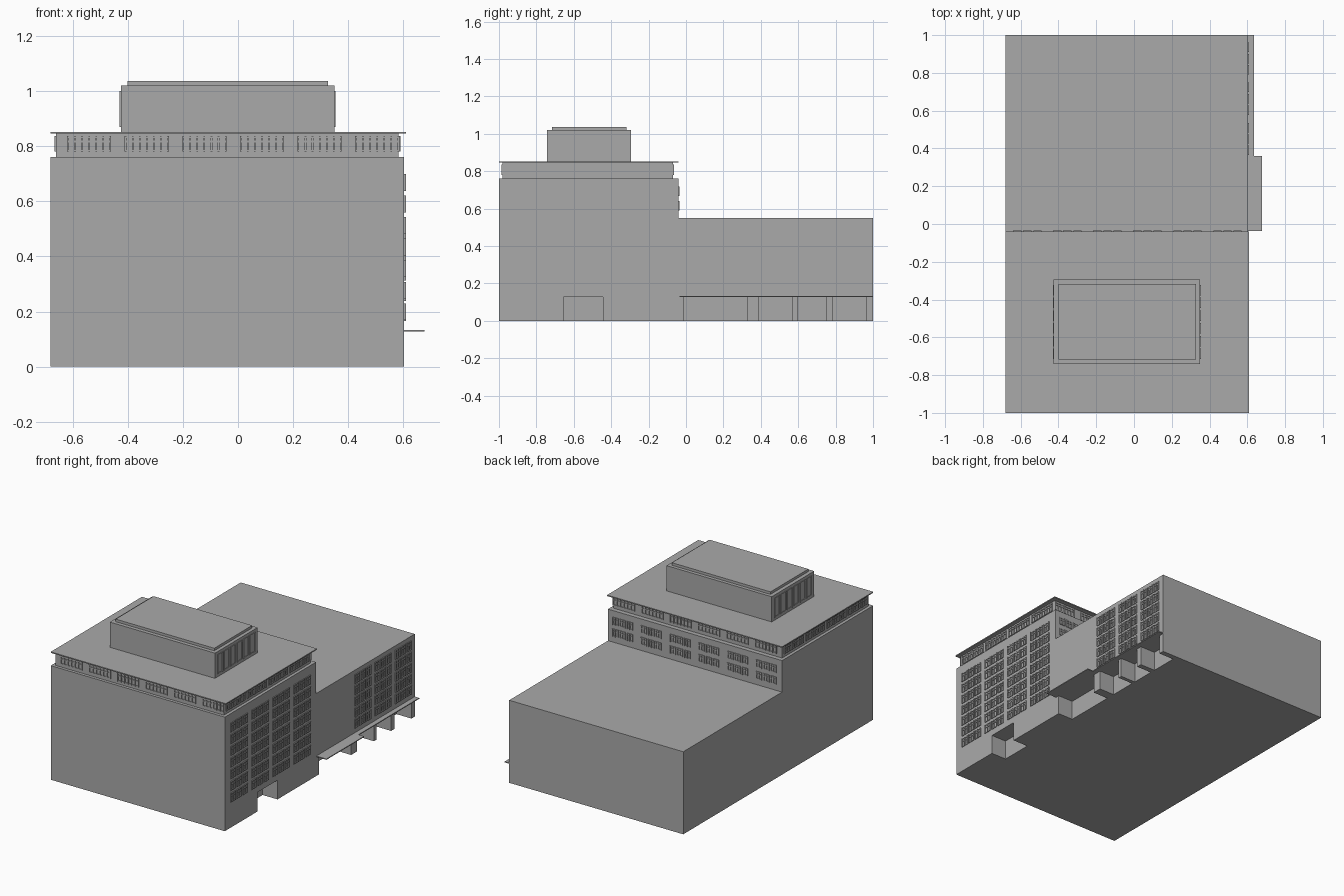
import bpy
import bmesh

if "Cube" in bpy.data.objects:
    bpy.data.objects.remove(bpy.data.objects["Cube"], do_unlink=True)

# One colour for the whole building
GREY = (0.4, 0.4, 0.4, 1.0)
stone = bpy.data.materials.new("stone_grey")
stone.use_nodes = True
stone.diffuse_color = GREY
shader = next(n for n in stone.node_tree.nodes if n.type == 'BSDF_PRINCIPLED')
shader.inputs["Base Color"].default_value = GREY


def finish(name, bm):
    """Turn a bmesh into a named object."""
    bmesh.ops.recalc_face_normals(bm, faces=bm.faces)
    mesh = bpy.data.meshes.new(name)
    bm.to_mesh(mesh)
    bm.free()
    mesh.materials.append(stone)
    obj = bpy.data.objects.new(name, mesh)
    bpy.context.scene.collection.objects.link(obj)
    return obj


def box(bm, xs, ys, zs):
    """Add a box spanning three ranges."""
    verts = bmesh.ops.create_cube(bm, size=1)["verts"]
    for v in verts:
        for i, (a, b) in enumerate((xs, ys, zs)):
            v.co[i] = (a + b) / 2 + v.co[i] * abs(b - a)


def block(name, xs, ys, zs):
    bm = bmesh.new()
    box(bm, xs, ys, zs)
    return finish(name, bm)


def wall_bar(bm, wall, us, zs, depth):
    """Add a flat bar on a wall given as (axis, plane, outward sign)."""
    axis, plane, sign = wall
    out = (plane, plane + sign * depth)
    if axis == 'x':
        box(bm, out, us, zs)
    else:
        box(bm, us, out, zs)


def window(bm, wall, us, zs, panes=2, transom=True, bar=0.006, depth=0.006):
    """Add a raised frame with upright and cross bars."""
    (u0, u1), (z0, z1) = us, zs
    for i in range(panes + 1):
        u = u0 + (u1 - u0 - bar) * i / panes
        wall_bar(bm, wall, (u, u + bar), zs, depth)
    levels = [z0, z1 - bar]
    if transom:
        levels.append(z0 + (z1 - z0) * 0.6)
    for z in levels:
        wall_bar(bm, wall, us, (z, z + bar), depth * 0.8)


def window_groups(name, wall, starts, width, cols, z0, rows, pitch, height):
    """Add groups of windows, each cols wide and rows high."""
    bm = bmesh.new()
    step = width / cols
    for start in starts:
        for c in range(cols):
            u = start + c * step
            for r in range(rows):
                z = z0 + r * pitch
                window(bm, wall, (u + 0.005, u + step - 0.005), (z, z + height))
    return finish(name, bm)


LEFT, RIGHT = 0.603, -0.68
STEP = -0.04

# Main body: a stepped side profile drawn across the width
bm = bmesh.new()
profile = [(-1, 0), (1, 0), (1, 0.55), (STEP, 0.55), (STEP, 0.76), (-1, 0.76)]
face = bm.faces.new([bm.verts.new((RIGHT, y, z)) for y, z in profile])
swept = bmesh.ops.extrude_face_region(bm, geom=[face])["geom"]
bmesh.ops.translate(bm, vec=(LEFT - RIGHT, 0, 0),
                    verts=[g for g in swept if isinstance(g, bmesh.types.BMVert)])
body = finish("main_body", bm)

# Ground floor recesses, leaving piers between them
bm = bmesh.new()
for ys in ((-0.655, -0.445), (-0.01, 0.33), (0.39, 0.57), (0.595, 0.75), (0.785, 0.965)):
    box(bm, (LEFT - 0.11, LEFT + 0.1), ys, (-0.1, 0.128))
cutter = finish("recess_cutter", bm)
cutter.hide_render = True
cut = body.modifiers.new("recesses", 'BOOLEAN')
cut.operation = 'DIFFERENCE'
cut.solver = 'EXACT'
cut.object = cutter
bpy.context.view_layer.objects.active = body
bpy.ops.object.modifier_apply(modifier=cut.name)
bpy.data.objects.remove(cutter, do_unlink=True)

# Entrance canopies
block("wide_canopy", (LEFT - 0.01, 0.677), (-0.036, 0.36), (0.127, 0.133))
block("narrow_canopy", (LEFT - 0.01, 0.636), (0.36, 1), (0.127, 0.133))

# Set-back top storey, roof slab and roof house
block("top_storey", (-0.66, 0.583), (-0.98, -0.07), (0.76, 0.846))
block("roof_slab", (RIGHT, 0.61), (-1, STEP), (0.845, 0.852))
block("roof_house", (-0.425, 0.35), (-0.742, -0.295), (0.852, 1.02))
block("roof_house_cap", (-0.4, 0.327), (-0.717, -0.318), (1.02, 1.037))

# Windows of the tall block, the low wing and the wall above the wing roof
left_wall = ('x', LEFT, 1)
window_groups("tall_block_windows", left_wall, [-0.947 + 0.221 * i for i in range(4)],
              0.19, 3, 0.17, 7, 0.078, 0.06)
window_groups("wing_windows", left_wall, [0.36 + 0.213 * i for i in range(3)],
              0.18, 3, 0.165, 5, 0.074, 0.06)
bays = [-0.645 + 0.212 * i for i in range(6)]
window_groups("back_windows", ('y', 0.994, 1), bays, 0.16, 3, 0.085, 6, 0.074, 0.05).location.y = 0.0
window_groups("upper_back_windows", ('y', STEP, 1), bays, 0.16, 3, 0.59, 2, 0.078, 0.05)

# Continuous window bays round the top storey
bm = bmesh.new()
for wall in (('y', -0.98, -1), ('y', -0.07, 1)):
    for i in range(6):
        u = -0.62 + 0.209 * i
        window(bm, wall, (u, u + 0.16), (0.78, 0.836), panes=6)
for wall in (('x', -0.66, -1), ('x', 0.583, 1)):
    for i in range(4):
        u = -0.96 + 0.223 * i
        window(bm, wall, (u, u + 0.2), (0.78, 0.836), panes=8)
finish("top_storey_windows", bm)

# Tall louvre panels on both ends of the roof house
bm = bmesh.new()
for wall in (('x', -0.425, -1), ('x', 0.35, 1)):
    for i in range(6):
        u = -0.72 + 0.0675 * i
        window(bm, wall, (u + 0.005, u + 0.06), (0.87, 1.0), panes=1,
               transom=False, depth=0.004)
finish("roof_house_panels", bm)
